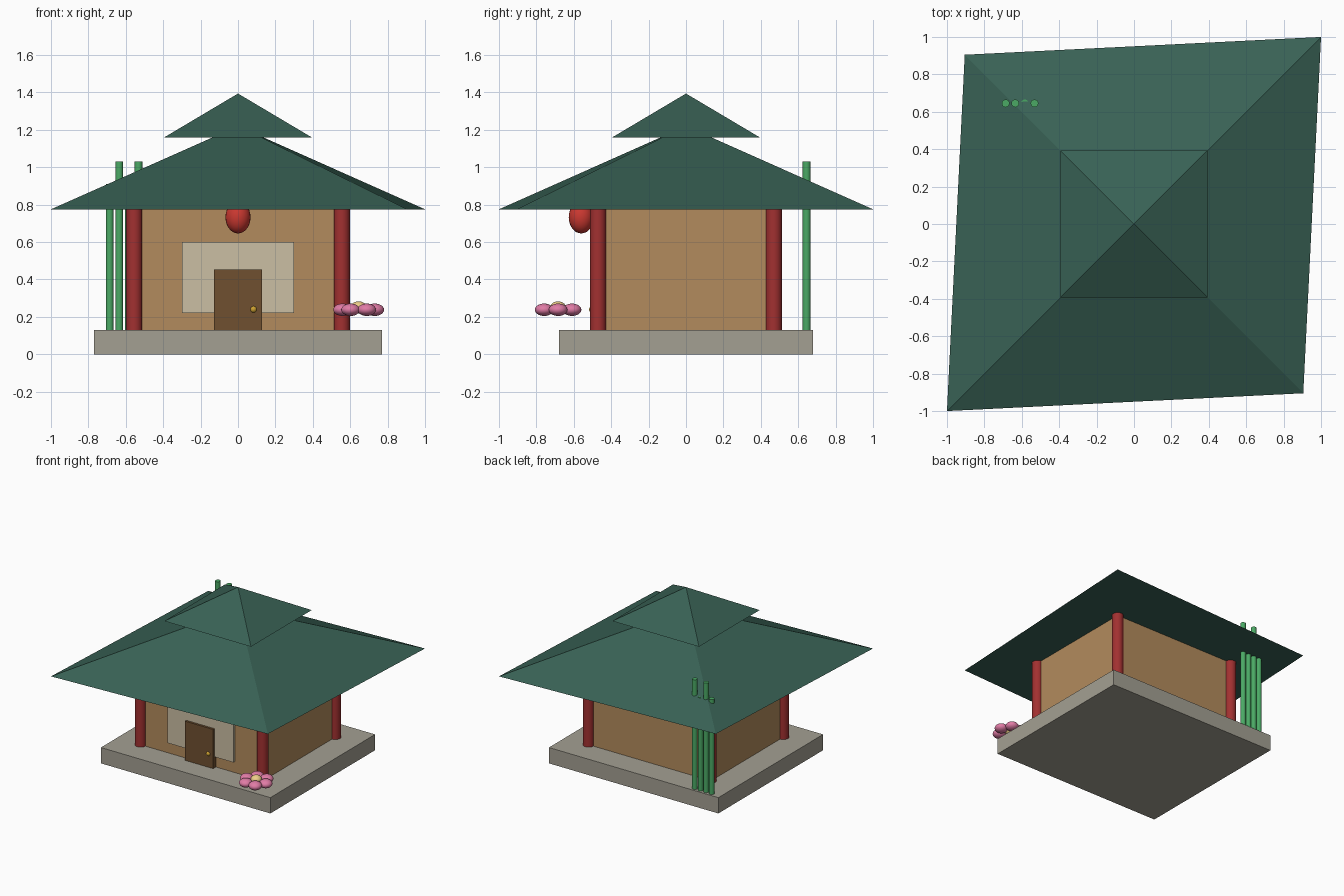
import bpy, math

if "Cube" in bpy.data.objects:
    bpy.data.objects.remove(bpy.data.objects["Cube"])


def material(name, r, g, b):
    m = bpy.data.materials.new(name)
    m.diffuse_color = (r, g, b, 1)
    m.use_nodes = True
    m.node_tree.nodes["Principled BSDF"].inputs["Base Color"].default_value = m.diffuse_color
    return m


stone = material("stone", 0.37, 0.35, 0.29)
tan = material("tan", 0.45, 0.26, 0.11)
cream = material("cream", 0.60, 0.52, 0.37)
brown = material("brown", 0.16, 0.08, 0.03)
gold = material("gold", 0.60, 0.35, 0.03)
red = material("red", 0.36, 0.03, 0.03)
lantern_red = material("lantern_red", 0.60, 0.04, 0.03)
green = material("roof_green", 0.04, 0.12, 0.09)
bamboo = material("bamboo_green", 0.07, 0.40, 0.13)
pink = material("pink", 0.75, 0.20, 0.38)
yellow = material("yellow", 0.85, 0.62, 0.25)


def finish(name, mat, smooth=False):
    o = bpy.context.object
    o.name = name
    o.data.materials.append(mat)
    if smooth:
        bpy.ops.object.shade_smooth_by_angle(angle=math.radians(40))
    return o


def box(name, x, y, z, mat):
    """Box from (min, max) ranges."""
    mid = [(a + b) / 2 for a, b in (x, y, z)]
    bpy.ops.mesh.primitive_cube_add(size=1, location=mid)
    bpy.context.object.scale = [b - a for a, b in (x, y, z)]
    bpy.ops.object.transform_apply(location=False, rotation=False)
    finish(name, mat)


def post(name, x, y, z0, z1, r, mat, sides):
    bpy.ops.mesh.primitive_cylinder_add(vertices=sides, radius=r, depth=z1 - z0,
                                        location=(x, y, (z0 + z1) / 2))
    finish(name, mat, True)


def ball(name, loc, radii, mat):
    bpy.ops.mesh.primitive_uv_sphere_add(segments=24, ring_count=14, radius=1, location=loc)
    bpy.context.object.scale = radii
    bpy.ops.object.transform_apply(location=False, rotation=False)
    finish(name, mat, True)


def pyramid(name, corners, z, apex):
    verts = [(x, y, z) for x, y in corners] + [(0, 0, apex)]
    faces = [(3, 2, 1, 0)] + [(i, (i + 1) % 4, 4) for i in range(4)]
    me = bpy.data.meshes.new(name)
    me.from_pydata(verts, [], faces)
    me.materials.append(green)
    bpy.context.collection.objects.link(bpy.data.objects.new(name, me))


# Platform and walls
box("platform", (-0.77, 0.77), (-0.68, 0.68), (0, 0.13), stone)
box("walls", (-0.555, 0.555), (-0.47, 0.47), (0.13, 0.78), tan)

# Corner pillars
for sx in (-1, 1):
    for sy in (-1, 1):
        post("pillar", sx * 0.555, sy * 0.47, 0.13, 0.78, 0.043, red, 20)

# Front screen, door and knob
box("front_screen", (-0.3, 0.3), (-0.488, -0.46), (0.22, 0.60), cream)
box("door", (-0.128, 0.128), (-0.506, -0.468), (0.002, 0.452), brown)
ball("door_knob", (0.083, -0.5, 0.24), (0.018,) * 3, gold)

# Two-tier roof: skewed lower tier, square upper tier
pyramid("lower_roof", [(-1, -1), (0.905, -0.905), (1, 1), (-0.905, 0.905)], 0.775, 1.22)
u = 0.394
pyramid("upper_roof", [(-u, -u), (u, -u), (u, u), (-u, u)], 1.16, 1.394)

# Hanging lantern
ball("lantern", (0, -0.56, 0.733), (0.067, 0.067, 0.087), lantern_red)

# Bamboo stalks piercing the back left eave
for x, top in ((-0.686, 0.91), (-0.635, 1.03), (-0.584, 0.90), (-0.532, 1.03)):
    post("bamboo_stalk", x, 0.645, 0.13, top, 0.021, bamboo, 12)

# Flower at the front right corner
fx, fy = 0.645, -0.684
for i in range(6):
    a = i * math.pi / 3
    ball("petal", (fx + 0.086 * math.cos(a), fy + 0.086 * math.sin(a), 0.238),
         (0.05, 0.05, 0.033), pink)
ball("flower_center", (fx, fy, 0.25), (0.042, 0.042, 0.033), yellow)
